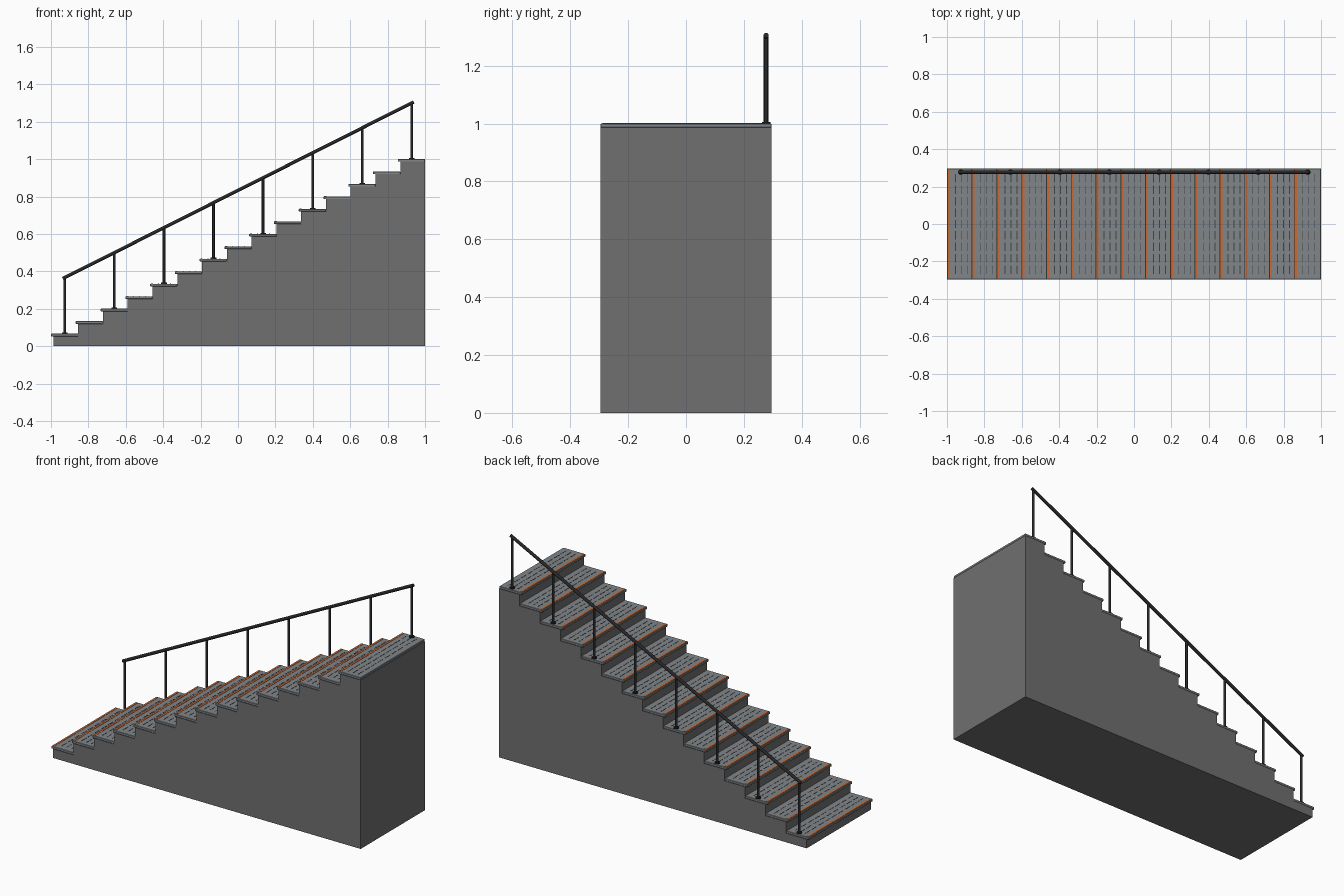
import bpy, bmesh, math
from mathutils import Matrix, Vector

if "Cube" in bpy.data.objects:
    bpy.data.objects.remove(bpy.data.objects["Cube"])

N = 15
RISE = 1.0 / N
X0, X1, W = -0.987, 1.0, 0.296
RUN = (X1 - X0) / N
NOSE, THICK = 0.013, 0.014
RAIL_Y, POST_H = 0.277, 0.30


def material(name, col):
    m = bpy.data.materials.new(name)
    m.diffuse_color = (*col, 1)
    m.use_nodes = True
    m.node_tree.nodes["Principled BSDF"].inputs["Base Color"].default_value = m.diffuse_color
    return m


concrete = material("dark_concrete", (0.16, 0.16, 0.16))
slate = material("tread_slate", (0.22, 0.24, 0.25))
orange = material("safety_orange", (0.62, 0.14, 0.03))
black = material("black_metal", (0.02, 0.02, 0.022))
groove = material("grip_dark", (0.05, 0.055, 0.06))


def box(bm, x0, x1, y0, y1, z0, z1):
    m = Matrix.Translation(((x0 + x1) / 2, (y0 + y1) / 2, (z0 + z1) / 2))
    m = m @ Matrix.Diagonal((x1 - x0, y1 - y0, z1 - z0, 1))
    return bmesh.ops.create_cube(bm, size=1, matrix=m)["verts"]


def rod(bm, a, b, r, sides=12):
    a, b = Vector(a), Vector(b)
    rot = (b - a).to_track_quat('Z', 'Y').to_matrix().to_4x4()
    bmesh.ops.create_cone(bm, cap_ends=True, segments=sides, radius1=r, radius2=r,
                          depth=(b - a).length,
                          matrix=Matrix.Translation((a + b) / 2) @ rot)


def finish(bm, name, mat, smooth=False):
    me = bpy.data.meshes.new(name)
    bm.to_mesh(me)
    bm.free()
    ob = bpy.data.objects.new(name, me)
    bpy.context.collection.objects.link(ob)
    me.materials.append(mat)
    if smooth:
        bpy.context.view_layer.objects.active = ob
        ob.select_set(True)
        bpy.ops.object.shade_smooth_by_angle(angle=math.radians(40))
        ob.select_set(False)
    return ob


# Solid stepped body, extruded from a side profile
pts = [(X0, 0)]
for i in range(N):
    z = (i + 1) * RISE - THICK
    pts += [(X0 + i * RUN, z), (X0 + (i + 1) * RUN, z)]
pts.append((X1, 0))
bm = bmesh.new()
face = bm.faces.new([bm.verts.new((x, -W, z)) for x, z in pts])
ext = bmesh.ops.extrude_face_region(bm, geom=[face])
bmesh.ops.translate(bm, vec=(0, 2 * W, 0),
                    verts=[v for v in ext["geom"] if isinstance(v, bmesh.types.BMVert)])
bmesh.ops.recalc_face_normals(bm, faces=bm.faces)
finish(bm, "stair_body", concrete)

# Treads with overhanging nose, orange edge strips and dashed grip bars
treads, strips, grips = bmesh.new(), bmesh.new(), bmesh.new()
DASHES = 9
pitch = 2 * (W - 0.02) / DASHES
for i in range(N):
    x, z = X0 + i * RUN, (i + 1) * RISE
    box(treads, x - NOSE, x + RUN, -W, W, z - THICK, z)
    box(strips, x - NOSE + 0.004, x - NOSE + 0.016, -W + 0.008, W - 0.008, z - 0.002, z + 0.0015)
    for k in range(3):
        gx = x + 0.03 + k * 0.032
        for d in range(DASHES):
            y = -W + 0.02 + d * pitch
            box(grips, gx, gx + 0.004, y + 0.008, y + pitch - 0.008, z - 0.001, z + 0.001)
tread_ob = finish(treads, "treads", slate)
bev = tread_ob.modifiers.new("edge_bevel", 'BEVEL')
bev.width, bev.segments = 0.002, 1
finish(strips, "nosing_strips", orange)
finish(grips, "grip_bars", groove)

# Handrail posts and base plates on every second step
posts, plates = bmesh.new(), bmesh.new()
tops = []
for i in range(0, N, 2):
    x, z = X0 + (i + 0.5) * RUN - 0.005, (i + 1) * RISE
    rod(posts, (x, RAIL_Y, z), (x, RAIL_Y, z + POST_H), 0.007)
    rod(plates, (x, RAIL_Y, z), (x, RAIL_Y, z + 0.006), 0.015, 16)
    tops.append(Vector((x, RAIL_Y, z + POST_H)))
finish(posts, "rail_posts", black, True)
finish(plates, "post_base_plates", black, True)

# Sloping handrail
d = (tops[-1] - tops[0]).normalized() * 0.012
rail = bmesh.new()
rod(rail, tops[0] - d, tops[-1] + d, 0.009, 16)
finish(rail, "handrail", black, True)
